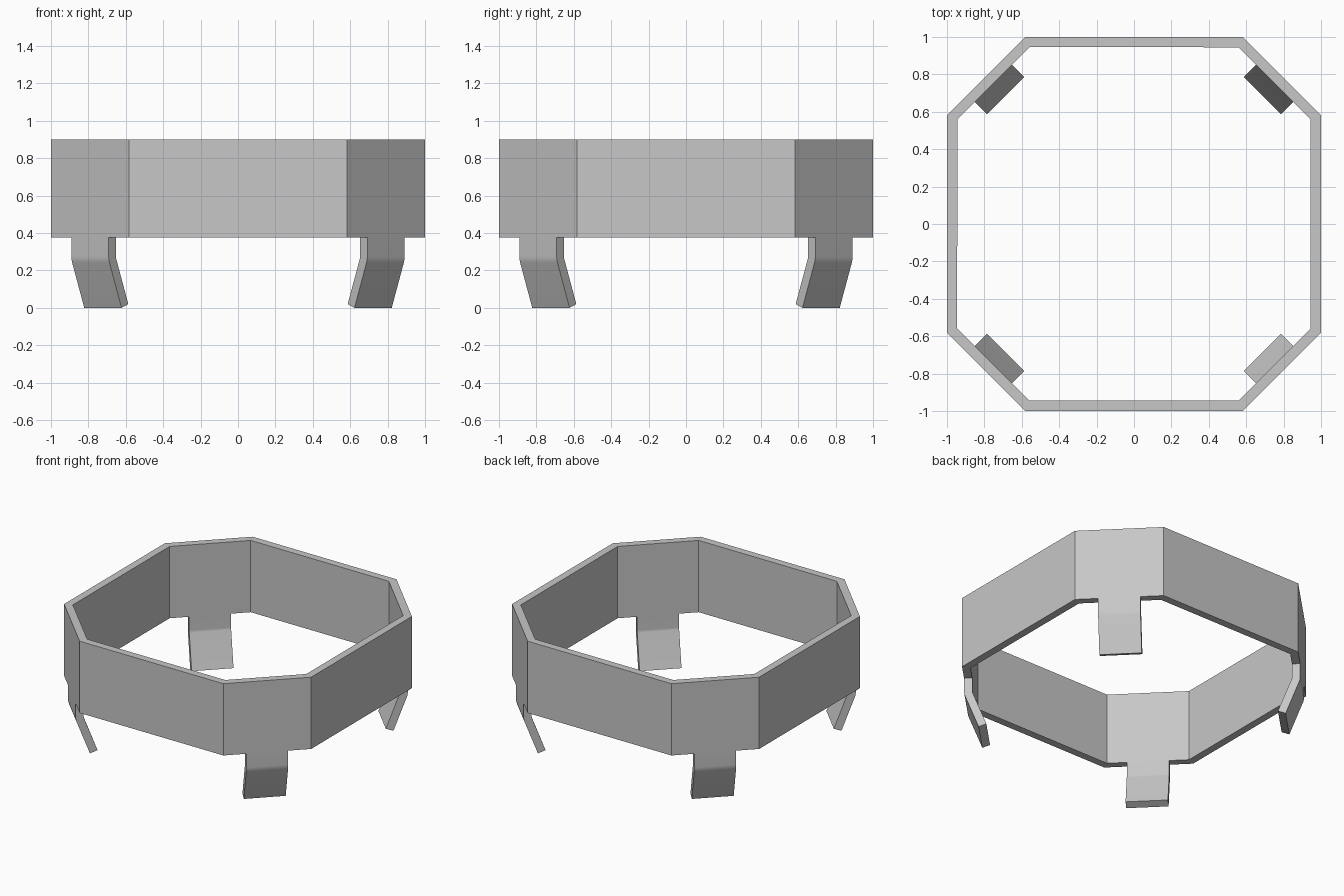
import bpy
import bmesh
from math import sin, cos, pi, radians, sqrt
from mathutils import Matrix, Vector

if "Cube" in bpy.data.objects:
    bpy.data.objects.remove(bpy.data.objects["Cube"])

THICK = 0.055
CORNER = 0.582                      # half length of the long straight walls
DIAG = (1 + CORNER) / sqrt(2)       # centre to the diagonal walls
BAND_LOW, BAND_TOP = 0.375, 0.9
HALF_WIDTH = 0.141

grey = bpy.data.materials.new("plain grey")
grey.use_nodes = True
colour = (0.57, 0.57, 0.57, 1)
grey.diffuse_color = colour
grey.node_tree.nodes["Principled BSDF"].inputs["Base Color"].default_value = colour


def finish(name, bm):
    bmesh.ops.recalc_face_normals(bm, faces=bm.faces)
    mesh = bpy.data.meshes.new(name)
    bm.to_mesh(mesh)
    bm.free()
    mesh.materials.append(grey)
    obj = bpy.data.objects.new(name, mesh)
    bpy.context.collection.objects.link(obj)
    return obj


def octagon(inset):
    """Corners of the chamfered square, moved inward by the inset."""
    flat = 1 - inset
    short = (DIAG - inset) * sqrt(2) - flat
    corners = []
    for i in range(4):
        turn = Matrix.Rotation(i * pi / 2, 2)
        corners += [turn @ Vector((flat, short)), turn @ Vector((short, flat))]
    return corners


# Octagonal band: four loops bridged into a closed ring
bm = bmesh.new()
loops = []
for inset, z in ((0, BAND_LOW), (0, BAND_TOP), (THICK, BAND_TOP), (THICK, BAND_LOW)):
    loops.append([bm.verts.new((p.x, p.y, z)) for p in octagon(inset)])
for k, loop in enumerate(loops):
    after = loops[(k + 1) % 4]
    for i in range(8):
        j = (i + 1) % 8
        bm.faces.new((loop[i], loop[j], after[j], after[i]))
finish("octagonal_band", bm)

# Foot profile: straight down, a small rounded bend, then slanting inward
TILT = radians(20.7)
STEPS = 4
RADIUS = 0.1
bend_z = 0.275
path = [(DIAG, BAND_LOW, 0)]
for k in range(STEPS + 1):
    a = TILT * k / STEPS
    path.append((DIAG - RADIUS * (1 - cos(a)), bend_z - RADIUS * sin(a), a))
r, z, a = path[-1]
path.append((r - z * sin(TILT) / cos(TILT), 0, TILT))
outer = [(r, z) for r, z, a in path]
inner = [(r - THICK * cos(a), z + THICK * sin(a)) for r, z, a in path]


def foot(name, angle):
    bm = bmesh.new()
    sides = []
    for y in (-HALF_WIDTH, HALF_WIDTH):
        sides.append([[bm.verts.new((r, y, z)) for r, z in line]
                      for line in (outer, inner)])
    (lo, li), (ro, ri) = sides
    for i in range(len(path) - 1):
        j = i + 1
        for a, b in ((lo, ro), (ro, ri), (ri, li), (li, lo)):
            bm.faces.new((a[i], a[j], b[j], b[i]))
    for i in (0, -1):
        bm.faces.new((lo[i], ro[i], ri[i], li[i]))
    bm.transform(Matrix.Rotation(angle, 4, 'Z'))
    obj = finish(name, bm)
    bpy.ops.object.select_all(action='DESELECT')
    obj.select_set(True)
    bpy.context.view_layer.objects.active = obj
    bpy.ops.object.shade_smooth_by_angle(angle=radians(30))


# One foot under each diagonal wall
for i, place in enumerate(("back_left", "back_right", "front_right", "front_left")):
    foot(place + "_foot", pi / 4 + i * pi / 2)
